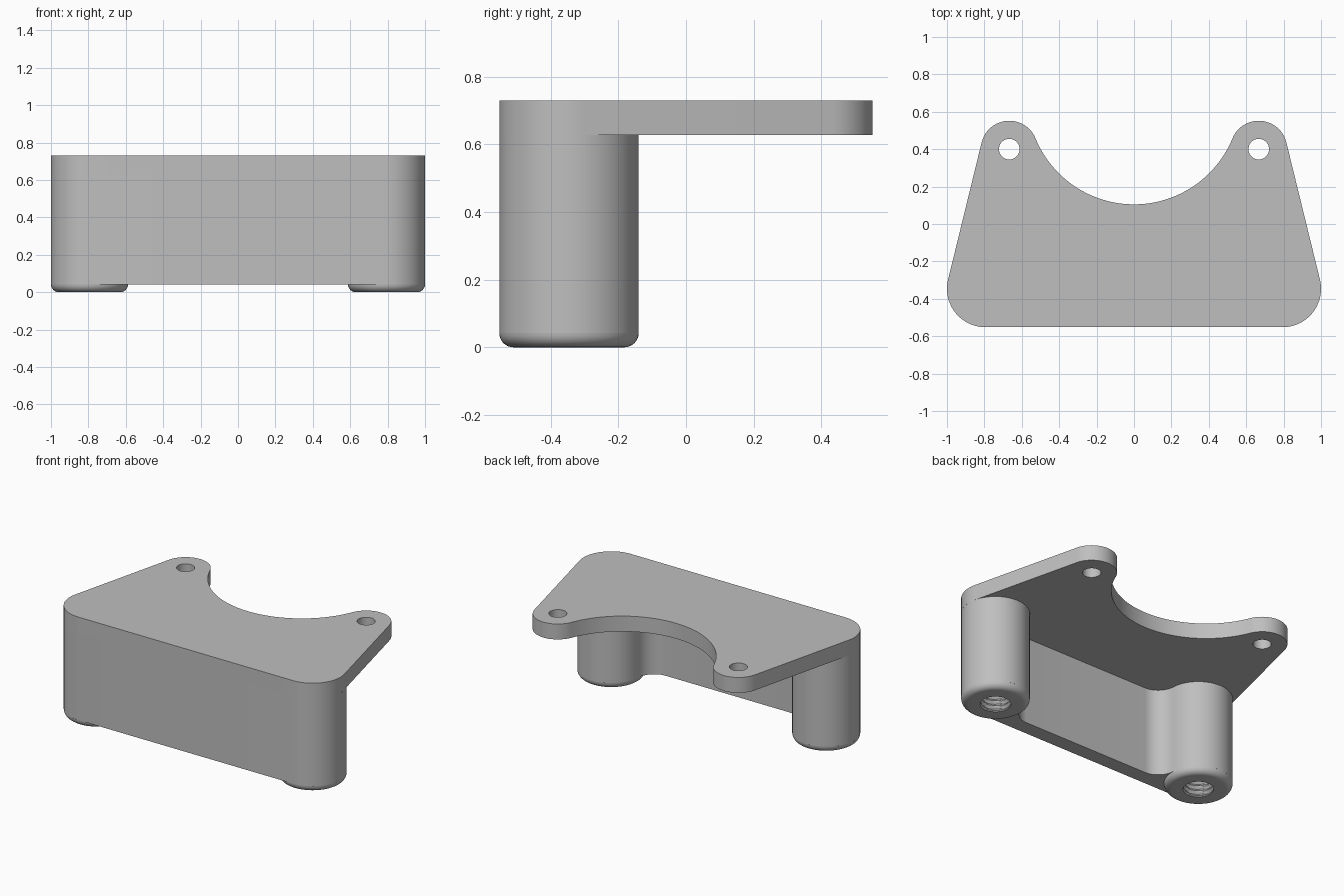
import bpy
import bmesh
from math import sin, cos, pi, tau, atan2, acos, hypot, sqrt, radians

cube = bpy.data.objects.get("Cube")
if cube:
    bpy.data.objects.remove(cube, do_unlink=True)

# Main dimensions
HEIGHT, PLATE_Z, WALL_Z = 0.73, 0.627, 0.042
POST_X, POST_Y, POST_R = 0.794, -0.346, 0.206
LUG_X, LUG_Y, LUG_R, LUG_HOLE = 0.667, 0.4, 0.152, 0.055
NOTCH_LOW = 0.105
WALL_BACK, FILLET = POST_Y - POST_R + 0.1, 0.124
BORE_R, THREAD, PITCH, BORE_DEPTH = 0.092, 0.008, 0.034, 0.45
SEGS = 64

grey = bpy.data.materials.new("plain grey")
grey.use_nodes = True
colour = (0.52, 0.52, 0.52, 1)
grey.diffuse_color = colour
grey.node_tree.nodes["Principled BSDF"].inputs["Base Color"].default_value = colour


def arc(cx, cy, r, a0, a1, n=24):
    return [(cx + r * cos(a0 + (a1 - a0) * i / n),
             cy + r * sin(a0 + (a1 - a0) * i / n)) for i in range(n + 1)]


def circle(cx, cy, r, n=48):
    return arc(cx, cy, r, 0, tau, n)[:-1]


def mirrored(half):
    """Close a right-hand outline with its left-hand reflection."""
    return half + [(-x, y) for x, y in reversed(half) if abs(x) > 1e-6]


def finish(name, bm):
    bmesh.ops.recalc_face_normals(bm, faces=bm.faces)
    mesh = bpy.data.meshes.new(name)
    bm.to_mesh(mesh)
    bm.free()
    mesh.materials.append(grey)
    ob = bpy.data.objects.new(name, mesh)
    bpy.context.collection.objects.link(ob)
    bpy.ops.object.select_all(action='DESELECT')
    ob.select_set(True)
    bpy.context.view_layer.objects.active = ob
    bpy.ops.object.shade_smooth_by_angle(angle=radians(30))
    return ob


def cap(bm, loops, z):
    """Fill an outline with holes at one height."""
    rings, edges = [], []
    for pts in loops:
        ring = [bm.verts.new((x, y, z)) for x, y in pts]
        edges += [bm.edges.new((v, ring[i - 1])) for i, v in enumerate(ring)]
        rings.append(ring)
    bmesh.ops.triangle_fill(bm, use_beauty=True, use_dissolve=False,
                            edges=edges, normal=(0, 0, 1))
    return rings


def bridge(bm, low, high):
    for i in range(len(low)):
        bm.faces.new((low[i - 1], low[i], high[i], high[i - 1]))


# Top plate: rounded corners, tapered sides, two lugs and a round notch
dx, dy = LUG_X - POST_X, LUG_Y - POST_Y
side = atan2(dy, dx) - acos((POST_R - LUG_R) / hypot(dx, dy))
k = LUG_R - NOTCH_LOW
notch_y = (LUG_X ** 2 + LUG_Y ** 2 - k ** 2) / (2 * (k + LUG_Y))
notch_a = atan2(LUG_Y - notch_y, LUG_X)
half = (arc(POST_X, POST_Y, POST_R, -pi / 2, side)
        + arc(LUG_X, LUG_Y, LUG_R, side, notch_a + pi)
        + arc(0, notch_y, notch_y - NOTCH_LOW, notch_a, -pi / 2, 32)[1:])
loops = [mirrored(half)] + [circle(s * LUG_X, LUG_Y, LUG_HOLE) for s in (1, -1)]
bm = bmesh.new()
for low, high in zip(cap(bm, loops, PLATE_Z), cap(bm, loops, HEIGHT)):
    bridge(bm, low, high)
finish("top_plate", bm)

# Front wall flowing into both posts through concave fillets
fy = WALL_BACK + FILLET
fx = POST_X - sqrt((POST_R + FILLET) ** 2 - (fy - POST_Y) ** 2)
join = atan2(fy - POST_Y, fx - POST_X)
half = (arc(POST_X, POST_Y, POST_R, -pi / 2, join, 40)
        + arc(fx, fy, FILLET, join - pi, -pi / 2, 12)[1:])
outline = mirrored(half)
bores = [circle(s * POST_X, POST_Y, BORE_R + 2 * THREAD) for s in (1, -1)]
bm = bmesh.new()
bottom = cap(bm, [outline] + bores, WALL_Z)[0]
bridge(bm, bottom, [bm.verts.new((x, y, PLATE_Z)) for x, y in outline])
finish("front_wall_and_posts", bm)


# Rounded feet with threaded blind bores running up into the posts
def foot(name, cx):
    bm = bmesh.new()

    def ring(z, radius):
        return [bm.verts.new((cx + radius(t) * cos(t), POST_Y + radius(t) * sin(t), z))
                for t in (tau * i / SEGS for i in range(SEGS))]

    def thread(z):
        def radius(t):
            phase = (z / PITCH - t / tau) % 1
            return BORE_R + THREAD * (4 * abs(phase - 0.5) - 1)
        return radius

    rings = []
    for i in range(9):
        a = pi / 2 * i / 8
        r = POST_R - WALL_Z * (1 - cos(a))
        rings.append(ring(WALL_Z * (1 - sin(a)), lambda t, r=r: r))
    rings.append(ring(0, lambda t: BORE_R))
    step = PITCH / 6
    for i in range(1, int(BORE_DEPTH / step)):
        rings.append(ring(i * step, thread(i * step)))
    for low, high in zip(rings, rings[1:]):
        bridge(bm, low, high)
    bm.faces.new(rings[-1])
    finish(name, bm)


for name, s in (("left_post_foot", 1), ("right_post_foot", -1)):
    foot(name, s * POST_X)
